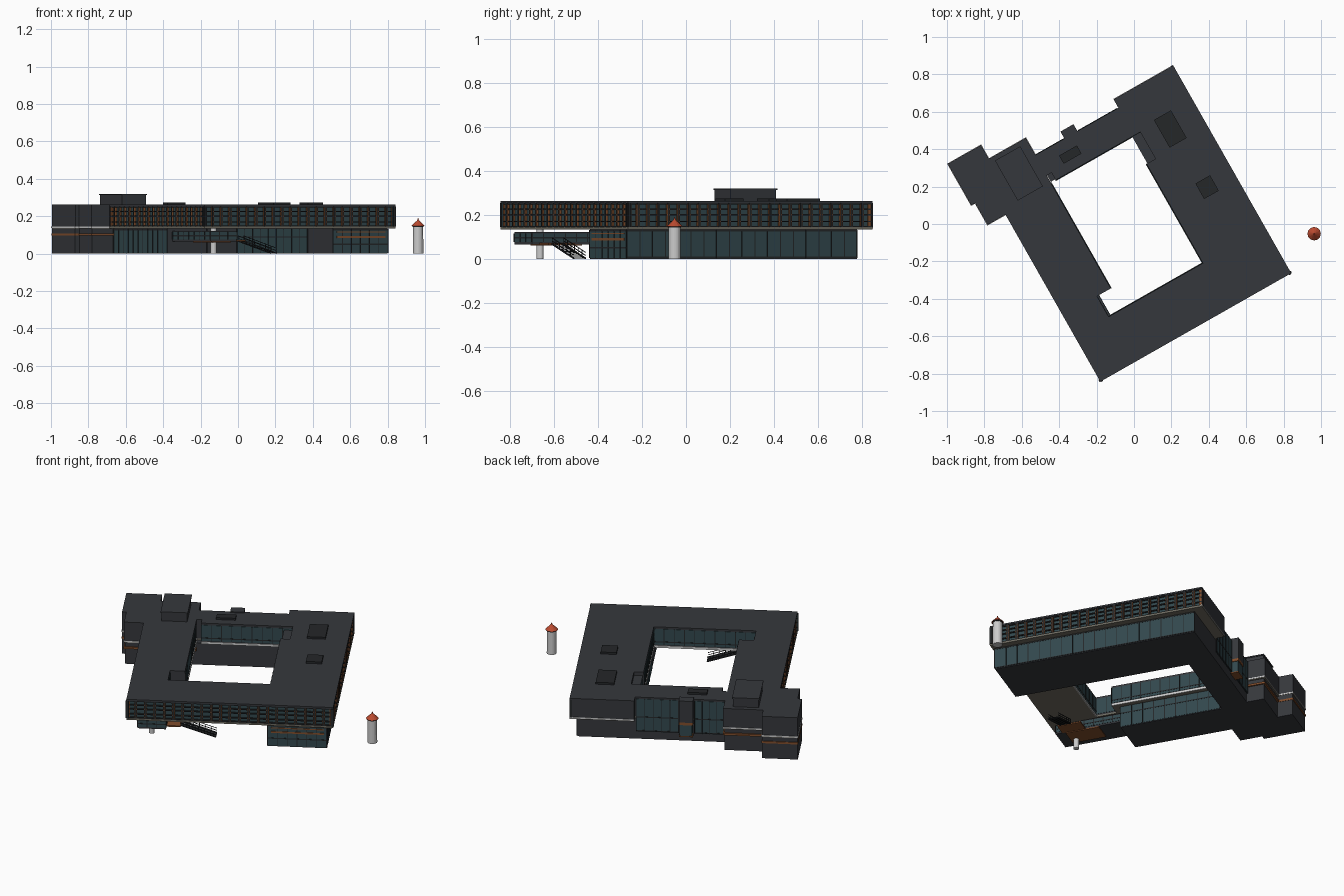
import bpy, bmesh, math
from mathutils import Matrix, Vector

if "Cube" in bpy.data.objects:
    bpy.data.objects.remove(bpy.data.objects["Cube"])

# building frame: u along the front, v towards the back, rotated about the front corner
M = Matrix.Translation((-0.18, -0.843, 0)) @ Matrix.Rotation(math.radians(29.6), 4, 'Z')

def mat(name, *c):
    m = bpy.data.materials.new(name)
    m.diffuse_color = (*c, 1)
    m.use_nodes = True
    m.node_tree.nodes["Principled BSDF"].inputs["Base Color"].default_value = m.diffuse_color
    return m

DARK = mat("dark_cladding", .036, .039, .045)
FRAME = mat("black_frame", .018, .02, .022)
GLASS = mat("teal_glass", .032, .065, .075)
RUST = mat("rust_panel", .22, .075, .025)
WHITE = mat("pale_trim", .6, .6, .58)
SOFFIT = mat("soffit", .16, .15, .12)
RED = mat("red_roof", .5, .07, .03)

def finish(name, bm, m, xf=M):
    bmesh.ops.recalc_face_normals(bm, faces=bm.faces)
    me = bpy.data.meshes.new(name)
    bm.to_mesh(me)
    bm.free()
    me.transform(xf)
    me.materials.append(m)
    ob = bpy.data.objects.new(name, me)
    bpy.context.collection.objects.link(ob)
    return ob

def add_box(bm, u0, u1, v0, v1, z0, z1):
    t = Matrix.Translation(((u0+u1)/2, (v0+v1)/2, (z0+z1)/2))
    bmesh.ops.create_cube(bm, size=1, matrix=t @ Matrix.Diagonal((abs(u1-u0), abs(v1-v0), z1-z0, 1)))

def boxes(name, m, *dims):
    bm = bmesh.new()
    for d in dims:
        add_box(bm, *d)
    return finish(name, bm, m)

def prism(name, m, z0, z1, *loops):
    bm = bmesh.new()
    for lp in loops:
        vs = [bm.verts.new((u, v, z0)) for u, v in lp]
        for i in range(len(vs)):
            bm.edges.new((vs[i-1], vs[i]))
    bmesh.ops.triangle_fill(bm, edges=bm.edges[:], use_beauty=True)
    r = bmesh.ops.extrude_face_region(bm, geom=bm.faces[:])
    bmesh.ops.translate(bm, vec=(0, 0, z1-z0), verts=[g for g in r['geom'] if isinstance(g, bmesh.types.BMVert)])
    return finish(name, bm, m)

def slab(axis, pos, sign, d0, d1, a, b, z0, z1):
    p, q = sorted((pos+sign*d0, pos+sign*d1))
    return (p, q, a, b, z0, z1) if axis == 'u' else (a, b, p, q, z0, z1)

def facade(name, axis, pos, sign, a, b, z0, z1, n, rows=(), depth=.004, w=.004, rust=False):
    """Glass sheet with upright fins and cross bars on a wall plane."""
    S = lambda d0, d1, p, q, e, f: slab(axis, pos, sign, d0, d1, p, q, e, f)
    boxes(name + "_glass", GLASS, S(-.002, .002, a, b, z0, z1))
    xs = [a + (b-a)*i/n for i in range(n+1)]
    bars = [S(0, depth, x-w/2, x+w/2, z0, z1) for x in xs]
    bars += [S(0, depth*.8, a, b, z-.003, z+.003) for z in rows]
    boxes(name + "_frame", FRAME, *bars)
    if rust:
        sides = [S(0, depth*.9, x+s*w/2, x+s*(w/2+.003), z0+.006, z1-.006)
                 for x in xs[1:-1] for s in (-1, 1)]
        ends = [S(0, depth*.7, a, a+.02, z0, z1), S(0, depth*.7, b-.02, b, z0, z1)]
        boxes(name + "_rust_reveals", RUST, *sides, *ends)

# upper storey ring
def outer(d):
    return [(d, d), (1.174-d, d), (1.174-d, 1.277), (.807, 1.277), (.807, 1.225), (.297, 1.225),
            (.297, 1.33), (.07, 1.33), (.07, 1.415), (-.134, 1.415), (-.134, 1.161),
            (-.11, 1.161), (-.11, 1.027), (d, 1.027)]
court = [(.21, .28), (.79, .28), (.79, .89), (.845, .89), (.845, 1.055), (.325, 1.055),
         (.325, 1.1), (.295, 1.1), (.295, .406), (.21, .406)]
prism("upper_storey", DARK, .144, .253, outer(.014), court)
prism("roof_slab", DARK, .253, .262, outer(0), court)
prism("upper_floor_soffit", SOFFIT, .134, .144, outer(0), court)

# street facades with deep fins
rows = (.147, .17, .2, .225, .25)
facade("front_facade", 'v', .014, -1, 0, 1.174, .144, .253, 22, rows, .013, .008, True)
facade("right_facade", 'u', 1.16, 1, 0, 1.277, .144, .253, 24, rows, .013, .008, True)
facade("left_facade", 'u', .014, -1, 0, 1.027, .144, .253, 20, rows, .013, .008, True)

# courtyard facades
facade("court_front", 'v', .28, 1, .21, .79, .152, .25, 10, (.17,))
facade("court_back", 'v', 1.055, -1, .325, .845, .152, .25, 9, (.17,))
facade("court_left", 'u', .295, 1, .406, 1.05, .152, .25, 11, (.17,))
facade("court_right", 'u', .79, -1, .28, .89, .152, .25, 10, (.17,))
facade("court_notch", 'u', .21, 1, .28, .406, .152, .25, 2)
boxes("court_trim", WHITE,
      slab('v', .28, 1, 0, .005, .21, .79, .134, .147), slab('v', 1.055, -1, 0, .005, .325, .845, .134, .147),
      slab('u', .295, 1, 0, .005, .406, 1.05, .134, .147), slab('u', .79, -1, 0, .005, .28, .89, .134, .147))
boxes("court_glass_bay", GLASS, (.797, .846, .892, 1.054, .134, .235))
boxes("court_bay_roof", DARK, (.795, .846, .89, 1.055, .235, .24))

# ground storey
prism("ground_storey", DARK, 0, .136,
      [(.03, .45), (.27, .45), (.27, 1.06), (.8, 1.06), (.8, .015), (1.135, .015), (1.135, 1.218),
       (.29, 1.218), (.29, 1.322), (.07, 1.322), (.07, 1.412), (-.134, 1.412), (-.134, 1.165),
       (-.105, 1.165), (-.105, 1.033), (.03, 1.033)])
facade("ground_right", 'u', 1.135, 1, .015, 1.218, .004, .132, 18, (.007, .128))
facade("ground_front", 'v', .015, -1, .8, 1.135, .004, .132, 6, (.05, .128))
facade("ground_court", 'u', .8, -1, .29, 1.05, .004, .132, 9, (.09,))
facade("ground_left", 'u', .03, -1, .45, 1.03, .004, .132, 11, (.128,))
facade("ground_left_court", 'u', .27, 1, .45, 1.05, .004, .132, 9, (.09,))
boxes("ground_rust_band", RUST, (.82, 1.12, .01, .014, .084, .094), (.82, 1.12, .01, .014, .112, .118))

# tall glazing and bay on the back
for i, (a, b, n) in enumerate(((.3, .47, 4), (.56, .8, 5))):
    facade(f"back_window_{i+1}", 'v', 1.225, 1, a, b, .05, .252, n, (.14, .055))
boxes("back_bay", DARK, (.475, .555, 1.21, 1.268, .134, .268))
boxes("back_bay_glass", GLASS, (.48, .55, 1.21, 1.264, .05, .118))
boxes("back_bay_rust", RUST, (.475, .555, 1.21, 1.268, .118, .134), (.475, .555, 1.21, 1.266, .044, .05))

# bands round the corner blocks
def block_bands(name, m, z0, z1, e):
    boxes(name, m, (-.134-e, .07+e, 1.161-e, 1.415+e, z0, z1), (-.11-e, .297+e, 1.027-e, 1.33+e, z0, z1))
block_bands("corner_white_band", WHITE, .138, .146, .003)
block_bands("corner_rust_band", RUST, .096, .108, .002)
boxes("back_white_band", WHITE, (.807, 1.174, 1.27, 1.28, .138, .146))

# rooftop structures
boxes("penthouse", DARK, (.098, .245, 1.064, 1.302, .26, .313))
boxes("penthouse_cap", DARK, (.094, .249, 1.06, 1.306, .313, .32))
boxes("roof_units", FRAME, (.94, 1.045, .905, 1.075, .26, .274), (.965, 1.055, .575, .67, .26, .274),
      (.405, .515, 1.11, 1.16, .26, .274))

# hanging mezzanine under the open corner
boxes("mezzanine", DARK, (.06, .22, .04, .5, .066, .122))
facade("mezzanine_front", 'v', .04, -1, .06, .22, .076, .116, 3, (.096,))
facade("mezzanine_left", 'u', .06, -1, .04, .5, .076, .116, 8, (.096,))
facade("mezzanine_right", 'u', .22, 1, .04, .5, .076, .116, 8, (.096,))
boxes("stair_landing", RUST, (.22, .3, .08, .22, .064, .072), (.1, .22, .1, .3, .06, .066))

# external stair
def beams(name, m, pairs, w):
    bm = bmesh.new()
    for p, q in pairs:
        p, q = Vector(p), Vector(q)
        d = q - p
        t = Matrix.Translation((p+q)/2) @ d.to_track_quat('Z', 'Y').to_matrix().to_4x4()
        bmesh.ops.create_cube(bm, size=1, matrix=t @ Matrix.Diagonal((w, w, d.length, 1)))
    return finish(name, bm, m)
N = 12
steps = [(.3 + .2*i/N, .07*(1 - i/N)) for i in range(N)]
boxes("stair_treads", FRAME, *[(u, u+.017, .1, .16, z-.003, z) for u, z in steps])
beams("stair_stringers", FRAME, [((.3, v, .067), (.5, v, .002)) for v in (.1, .16)], .006)
beams("stair_railing", FRAME, [((.3, v, .067+h), (.5, v, .002+h)) for v in (.1, .16) for h in (.014, .028)]
      + [((u, v, z), (u, v, z+.026)) for u, z in steps[::2] for v in (.1, .16)], .003)

# round column and tower
def cone(name, m, x, y, r1, r2, z0, z1, seg, xf=Matrix()):
    bm = bmesh.new()
    bmesh.ops.create_cone(bm, cap_ends=True, segments=seg, radius1=r1, radius2=r2, depth=z1-z0,
                          matrix=Matrix.Translation((x, y, (z0+z1)/2)))
    return finish(name, bm, m, xf)
cone("column", WHITE, .132, .132, .016, .016, 0, .136, 20, M)
tx, ty = .963, -.052
cone("tower_shaft", WHITE, tx, ty, .028, .027, 0, .142, 20)
cone("tower_collar", FRAME, tx, ty, .03, .03, .142, .148, 20)
cone("tower_roof", RED, tx, ty, .036, .006, .148, .177, 12)
cone("tower_tip", RED, tx, ty, .006, .001, .177, .19, 12)
